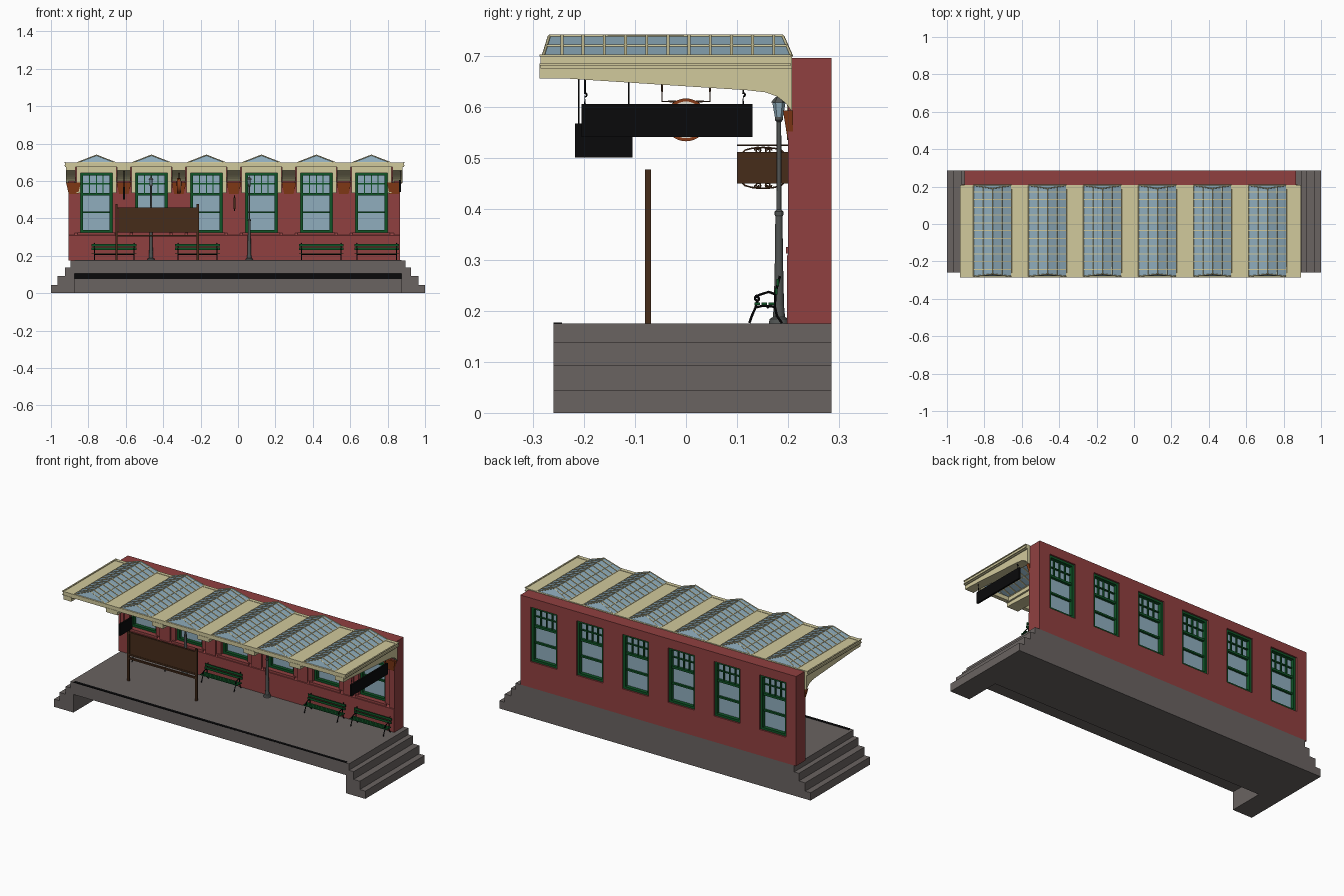
import bpy, bmesh, math
from mathutils import Vector

if "Cube" in bpy.data.objects:
    bpy.data.objects.remove(bpy.data.objects["Cube"])

def mat(name, r, g, b):
    m = bpy.data.materials.new(name)
    m.diffuse_color = [(c / 255) ** 2.2 for c in (r, g, b)] + [1]
    m.use_nodes = True
    m.node_tree.nodes["Principled BSDF"].inputs["Base Color"].default_value = m.diffuse_color
    return m
STONE, BRICK = mat("stone", 105, 99, 97), mat("brick", 143, 66, 66)
CREAM, GLASS = mat("cream", 208, 200, 155), mat("glass", 142, 172, 188)
GREEN, BLACK = mat("green", 22, 84, 42), mat("black", 18, 18, 19)
BROWN, RUST = mat("brown", 72, 48, 32), mat("rust", 135, 62, 30)
IRON, WHITE = mat("iron", 82, 85, 84), mat("dial", 225, 222, 210)

def finish(name, bm, m):
    bmesh.ops.recalc_face_normals(bm, faces=bm.faces)
    me = bpy.data.meshes.new(name)
    bm.to_mesh(me); bm.free()
    me.materials.append(m)
    ob = bpy.data.objects.new(name, me)
    bpy.context.collection.objects.link(ob)
    return ob

def boxes(name, m, *bs):
    """Boxes given as x0,x1,y0,y1,z0,z1 joined in one object."""
    bm = bmesh.new()
    for x0, x1, y0, y1, z0, z1 in bs:
        vs = bmesh.ops.create_cube(bm, size=1)["verts"]
        for v in vs:
            v.co = ((x0 + x1) / 2 + v.co.x * (x1 - x0), (y0 + y1) / 2 + v.co.y * (y1 - y0),
                    (z0 + z1) / 2 + v.co.z * (z1 - z0))
    return finish(name, bm, m)

def extrude(name, m, pts, spans, axis="x"):
    """Profile (y,z) swept along x, or (x,z) swept along y, once per span."""
    bm = bmesh.new()
    for a, b in spans:
        f = bm.faces.new([bm.verts.new((a, p, z) if axis == "x" else (p, a, z)) for p, z in pts])
        new = bmesh.ops.extrude_face_region(bm, geom=[f])["geom"]
        d = Vector((b - a, 0, 0) if axis == "x" else (0, b - a, 0))
        bmesh.ops.translate(bm, vec=d, verts=[g for g in new if isinstance(g, bmesh.types.BMVert)])
    return finish(name, bm, m)

def tubes(name, m, paths, r, res=1):
    cu = bpy.data.curves.new(name, "CURVE")
    cu.dimensions, cu.bevel_depth, cu.bevel_resolution, cu.use_fill_caps = "3D", r, res, True
    for p in paths:
        s = cu.splines.new("POLY")
        s.points.add(len(p) - 1)
        for q, co in zip(s.points, p):
            q.co = (*co, 1)
    cu.materials.append(m)
    ob = bpy.data.objects.new(name, cu)
    bpy.context.collection.objects.link(ob)
    return ob

def lathe(name, m, prof, x, y, n=12):
    bm = bmesh.new()
    for (r0, z0), (r1, z1) in zip(prof, prof[1:]):
        ret = bmesh.ops.create_cone(bm, segments=n, radius1=r0, radius2=r1, depth=max(z1 - z0, 1e-4), cap_ends=True)
        bmesh.ops.translate(bm, vec=(x, y, (z0 + z1) / 2), verts=ret["verts"])
    return finish(name, bm, m)

def spiral(x, y, z, r, turns, start, sy=1, sz=1, n=16):
    out = []
    for i in range(n + 1):
        a, k = start + turns * 2 * math.pi * i / n, r * (1 - .75 * i / n)
        out.append((x, y + sy * k * math.cos(a), z + sz * k * math.sin(a)))
    return out

BAYS = [-.757 + .294 * i for i in range(6)]
GAPS = [-.61 + .294 * i for i in range(5)]

# platform with overhanging front edge, and stepped ends
extrude("platform", STONE, [(.285, 0), (-.055, 0), (-.055, .105), (-.26, .105), (-.26, .175), (.285, .175)], [(-.875, .875)])
boxes("platform_shadow_band", BLACK, (-.875, .875, -.06, -.05, .076, .105))
boxes("platform_edge_strip", BLACK, (-.875, .875, -.26, -.243, .173, .177))
stair = [(.875, 0), (1, 0), (1, .045), (.965, .045), (.965, .093), (.925, .093), (.925, .138), (.895, .138), (.895, .175), (.875, .175)]
extrude("steps_right", STONE, stair, [(-.26, .285)], "y")
extrude("steps_left", STONE, [(-x, z) for x, z in stair], [(-.26, .285)], "y")

# brick wall with window openings
wall = boxes("wall", BRICK, (-.907, .865, .208, .285, .175, .695))
cut = boxes("window_cutter", BRICK, *[(c - .085, c + .085, .1, .4, .325, .642) for c in BAYS])
cut.hide_render = True
mod = wall.modifiers.new("openings", "BOOLEAN")
mod.object, mod.solver = cut, "EXACT"
bpy.context.view_layer.objects.active = wall
bpy.ops.object.modifier_apply(modifier="openings")
bpy.data.objects.remove(cut)
extrude("plinth", BRICK, [(.208, .175), (.198, .175), (.198, .308), (.208, .322)], [(-.907, .865)])
boxes("pilasters", BRICK, *[(g - .033, g + .033, .2, .21, .3, .6) for g in GAPS],
      (-.907, -.875, .2, .21, .3, .6), (.833, .865, .2, .21, .3, .6))

# sash windows
for c in BAYS:
    boxes("window_glass", GLASS, (c - .08, c + .08, .245, .255, .33, .637))
    l, r = c - .085, c + .085
    b = [(l, l + .014, .225, .276, .325, .642), (r - .014, r, .225, .276, .325, .642),
         (l, r, .225, .276, .325, .338), (l, r, .225, .276, .63, .642),
         (l, r, .232, .27, .522, .535), (l, r, .235, .267, .428, .438)]
    b += [(c + k * .036 - .003, c + k * .036 + .003, .238, .264, .53, .635) for k in (-1, 0, 1)]
    b += [(l, r, .238, .264, .582, .588)]
    boxes("window_frame", GREEN, *b)
    boxes("window_surround", CREAM, (l - .022, l, .198, .21, .535, .68), (r, r + .022, .198, .21, .535, .68),
          (l, r, .198, .21, .642, .68))
    boxes("window_sill", BRICK, (l - .015, r + .015, .196, .21, .312, .325))

# corbels under the canopy beams
bm = bmesh.new()
for g in GAPS + [-.88, .835]:
    q = min(.04, .0395)
    lo = [(g - .025, .2, .53), (g + .025, .2, .53), (g + .025, .21, .53), (g - .025, .21, .53)]
    hi = [(g - q, .19, .592), (g + q, .19, .592), (g + q, .21, .592), (g - q, .21, .592)]
    v = [bm.verts.new(p) for p in lo + hi]
    bm.faces.new(v[:4]); bm.faces.new(v[4:])
    for i in range(4):
        bm.faces.new((v[i], v[(i + 1) % 4], v[4 + (i + 1) % 4], v[4 + i]))
finish("corbels", bm, RUST)

# canopy beams, deck strips and rails
beam = [(.208, .68), (-.287, .68), (-.287, .655), (-.235, .655), (-.05, .643), (.12, .632), (.155, .628),
        (.178, .62), (.195, .607), (.208, .59)]
spans = [(g - .036, g + .036) for g in GAPS] + [(-.92, -.87), (.825, .88)]
extrude("canopy_beams", CREAM, beam, spans)
boxes("canopy_deck", CREAM, *[(g - .046, g + .046, -.285, .208, .675, .698) for g in GAPS],
      (-.925, -.859, -.285, .208, .675, .698), (.815, .887, -.285, .208, .675, .698))
boxes("canopy_rails", CREAM, (-.925, .887, -.285, -.262, .677, .7), (-.925, .887, .188, .208, .677, .7))
boxes("canopy_side_trim", CREAM, *[(x, x + .008, -.287, .206, z, z + .004) for x in (-.93, .884) for z in (.68, .698)])

# hipped skylights with glazing bars
for c in BAYS:
    bm = bmesh.new()
    P = [(c - .101, -.28, .699), (c + .101, -.28, .699), (c + .101, .207, .699), (c - .101, .207, .699),
         (c, -.268, .738), (c, .19, .738)]
    v = [bm.verts.new(p) for p in P]
    for f in ((0, 1, 4), (1, 2, 5, 4), (2, 3, 5), (3, 0, 4, 5)):
        bm.faces.new([v[i] for i in f])
    finish("skylight_glass", bm, GLASS)
    chev = [(c - .101, .696), (c, .735), (c + .101, .696), (c + .101, .702), (c, .7415), (c - .101, .702)]
    ys = [-.243 + .0415 * k for k in range(11)]
    extrude("skylight_ribs", CREAM, chev, [(y - .0028, y + .0028) for y in ys], "y")
    edges = [(0, 4), (1, 4), (2, 5), (3, 5), (4, 5), (0, 1), (1, 2), (2, 3), (3, 0)]
    bars = [[P[a], P[b]] for a, b in edges]
    bars += [[(c + s * .05, -.274, .7185), (c + s * .05, .198, .7185)] for s in (-1, 1)]
    tubes("skylight_bars", CREAM, bars, .003, 0)

# hanging signs with rods
boxes("end_sign", BLACK, (.862, .872, -.205, .13, .54, .605))
hooks = []
for y in (-.198, .112):
    hooks += [[(.867, y, .605), (.867, y, .62)] + spiral(.867, y, .624, .005, .6, -1.5, n=8), [(.867, y, .625), (.867, y, .655)]]
tubes("end_sign_hooks", BLACK, hooks, .002)
boxes("small_sign", BLACK, (-.615, -.605, -.217, -.105, .5, .567))
tubes("small_sign_rods", BLACK, [[(-.61, y, .565), (-.61, y, .655)] for y in (-.21, -.112)], .002)

# hanging clock
for name, m, r, h in (("clock_rim", RUST, .042, .018), ("clock_face", WHITE, .036, .021)):
    bm = bmesh.new()
    bmesh.ops.create_cone(bm, segments=32, radius1=r, radius2=r, depth=h, cap_ends=True)
    for v in bm.verts:
        v.co = (-.316 + v.co.z, v.co.x, .574 + v.co.y)
    finish(name, bm, m)
tubes("clock_rods", BROWN, [[(-.316, s * .02, .61), (-.316, s * .047, .61), (-.316, s * .047, .65)] for s in (-1, 1)], .002)
tubes("clock_hands", BLACK, [[(-.316 + s * .012, 0, .6), (-.316 + s * .012, 0, .574), (-.316 + s * .012, .018, .58)] for s in (-1, 1)], .0012)

# wall sign with scrollwork
boxes("scroll_sign", BROWN, (-.025, -.013, .1, .202, .449, .511))
sc = [[(-.019, .1, .524), (-.019, .208, .524)]]
for sz, z in ((1, .514), (-1, .446)):
    for s in (-1, 1):
        sc.append(spiral(-.019, .151 + s * .01, z, .007, 1.5, 0, s, sz))
        sc.append([(-.019, .151 + s * .04 * math.cos(a), .48 + sz * (.03 + .01 * math.sin(a))) for a in (0, .5, 1, 1.57)])
tubes("sign_scrollwork", BROWN, sc, .0018)

# large notice board
boxes("board_posts", BROWN, *[(x - .006, x + .006, -.08, -.069, .175, .477) for x in (-.65, -.215)])
boxes("board_panel", BROWN, (-.638, -.223, -.078, -.071, .33, .452))
boxes("board_rails", BROWN, *[(-.645, -.22, -.08, -.069, z, z + .009) for z in (.302, .324, .45)])

# benches: green slats on iron ends
for c in (-.662, -.217, .445, .742):
    w = .12
    b = [(c - w, c + w, y, y + .011, .211, .216) for y in (.134, .148, .162)]
    b += [(c - w, c + w, .174 + k * .003, .179 + k * .003, .232 + k * .017, .245 + k * .017) for k in (0, 1)]
    boxes("bench_slats", GREEN, *b)
    iron = []
    for x in (c - .105, c + .105):
        iron += [[(x, .124, .176), (x, .129, .19), (x, .136, .206), (x, .15, .21), (x, .174, .208)],
                 [(x, .188, .176), (x, .178, .19), (x, .174, .208), (x, .175, .235), (x, .184, .268)],
                 [(x, .176, .232), (x, .162, .237), (x, .143, .231)] + spiral(x, .14, .224, .006, 1.2, 1.2),
                 [(x, .136, .206), (x, .14, .22)]]
    iron.append([(c - .105, .16, .207), (c + .105, .16, .207)])
    tubes("bench_ironwork", BLACK, iron, .0028)

# lamp posts with glazed lanterns
for x in (-.465, .06):
    y = .182
    lathe("lamp_post", IRON, [(.02, .175), (.018, .184), (.012, .188), (.01, .21), (.008, .3), (.007, .385), (.0085, .388),
                              (.0085, .394), (.005, .398), (.0045, .57), (.008, .574), (.008, .58)], x, y)
    lathe("lamp_glass", GLASS, [(.008, .58), (.013, .608)], x, y, 6)
    lathe("lamp_cap", IRON, [(.016, .608), (.009, .616), (.003, .621), (.002, .628)], x, y, 6)

# turn every tube into a mesh and smooth round parts
bpy.ops.object.select_all(action="DESELECT")
for ob in bpy.data.objects:
    if ob.type == "CURVE":
        ob.select_set(True)
        bpy.context.view_layer.objects.active = ob
bpy.ops.object.convert(target="MESH")
for ob in bpy.data.objects:
    ob.select_set(ob.name.startswith(("lamp_post", "clock_rim", "bench_iron")))
bpy.ops.object.shade_smooth_by_angle()
